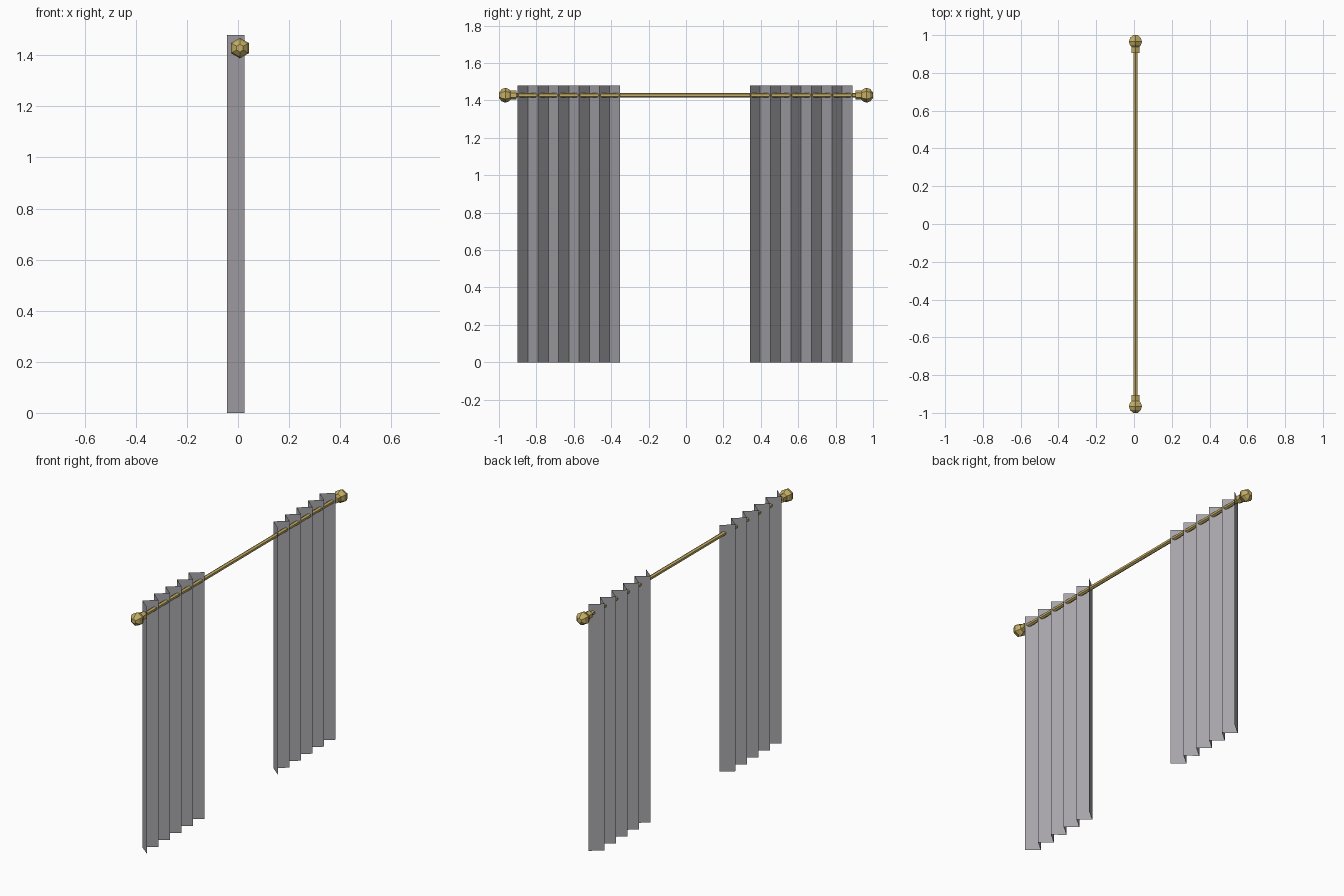
import bpy, math

if "Cube" in bpy.data.objects:
    bpy.data.objects.remove(bpy.data.objects["Cube"])

ROD_X, ROD_Z = 0.0075, 1.428


def material(name, color):
    m = bpy.data.materials.new(name)
    m.diffuse_color = (*color, 1.0)
    m.use_nodes = True
    m.node_tree.nodes["Principled BSDF"].inputs["Base Color"].default_value = m.diffuse_color
    return m


brass = material("brass", (0.56, 0.43, 0.13))
cloth = material("grey cloth", (0.39, 0.38, 0.41))


def add_mesh(name, verts, faces, mat):
    me = bpy.data.meshes.new(name)
    me.from_pydata(verts, [], faces)
    me.materials.append(mat)
    me.update()
    ob = bpy.data.objects.new(name, me)
    bpy.context.collection.objects.link(ob)
    return ob


def lathe_y(name, profile, mat, sides=6):
    """Six-sided turning around the rod axis; profile is (y, radius), y increasing."""
    verts, faces = [], []
    for y, r in profile:
        for i in range(sides):
            a = math.pi / 2 + 2 * math.pi * i / sides
            verts.append((ROD_X + r * math.cos(a), y, ROD_Z + r * math.sin(a)))
    for k in range(len(profile) - 1):
        for i in range(sides):
            j = (i + 1) % sides
            a, b = k * sides, (k + 1) * sides
            faces.append((a + i, b + i, b + j, a + j))
    faces.append(tuple(range(sides)))
    faces.append(tuple(reversed(range(len(verts) - sides, len(verts)))))
    return add_mesh(name, verts, faces, mat)


# Rod
lathe_y("curtain_rod", [(-0.92, 0.0125), (0.92, 0.0125)], brass)

# Finials: collar and faceted knob at each end
knob = [(0.905, 0.024), (0.937, 0.024), (0.947, 0.033), (0.965, 0.040),
        (0.985, 0.033), (1.0, 0.015)]
lathe_y("finial_right", knob, brass)
lathe_y("finial_left", [(-y, r) for y, r in reversed(knob)], brass)


# Curtains: thin pleated sheets, folds alternating front and back of the rod
def curtain(name, y0, y1, folds=10):
    verts, faces = [], []
    for i in range(folds + 1):
        x = 0.025 if i % 2 == 0 else -0.043
        y = y0 + (y1 - y0) * i / folds
        verts += [(x, y, 0.0), (x, y, 1.48)]
    for i in range(folds):
        a = 2 * i
        faces.append((a, a + 2, a + 3, a + 1))
    add_mesh(name, verts, faces, cloth)


curtain("curtain_left", -0.90, -0.353)
curtain("curtain_right", 0.342, 0.89)
